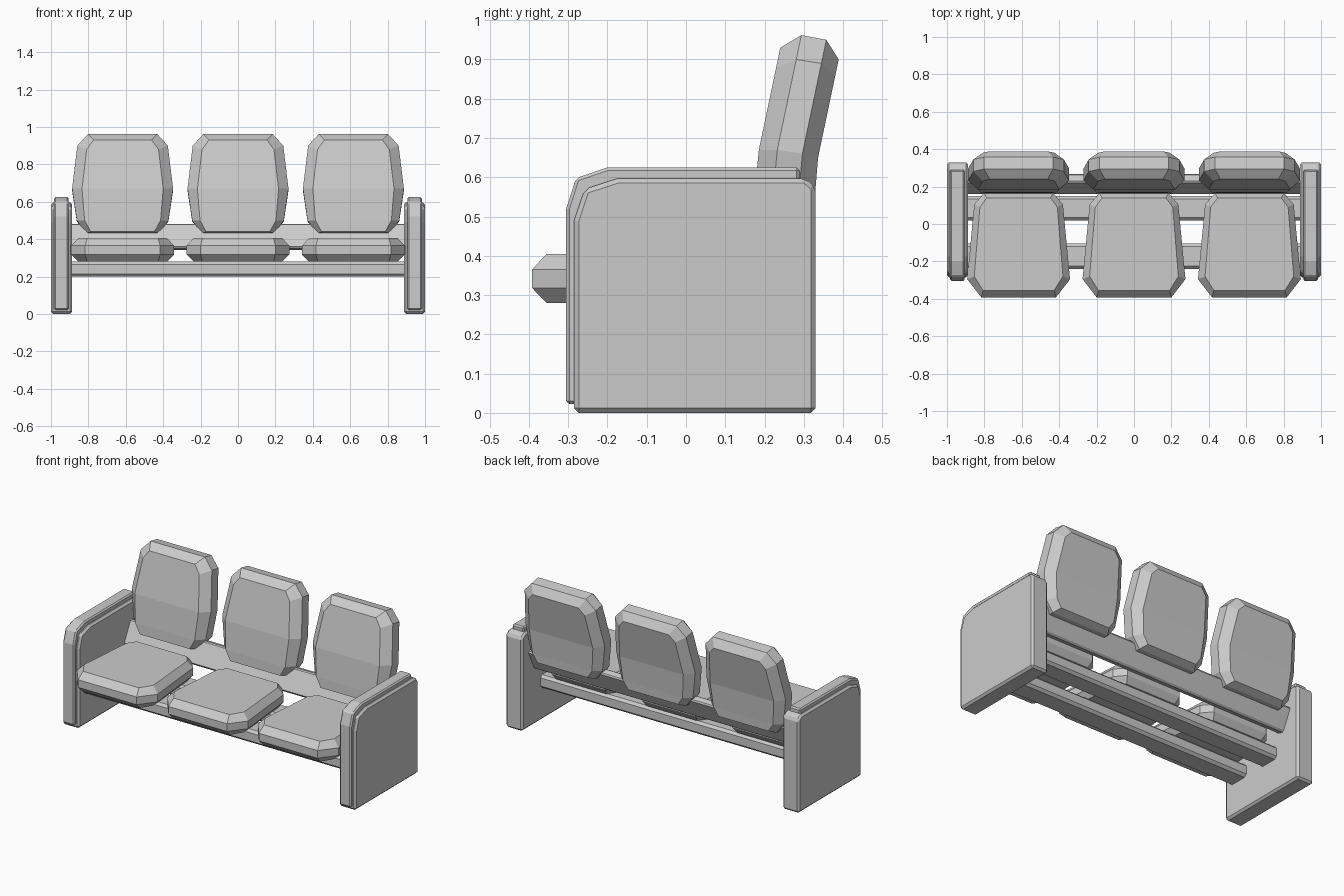
import bpy, bmesh

if "Cube" in bpy.data.objects:
    bpy.data.objects.remove(bpy.data.objects["Cube"])


def finish(name, bm, bevel=0):
    bmesh.ops.recalc_face_normals(bm, faces=bm.faces)
    mesh = bpy.data.meshes.new(name)
    bm.to_mesh(mesh)
    bm.free()
    ob = bpy.data.objects.new(name, mesh)
    bpy.context.collection.objects.link(ob)
    if bevel:
        mod = ob.modifiers.new("edge_bevel", 'BEVEL')
        mod.width = bevel
        mod.segments = 1
        mod.limit_method = 'ANGLE'
    return ob


def slab(name, profile, x0, x1, bevel=0):
    """Extrude a (y, z) profile along x."""
    bm = bmesh.new()
    a = [bm.verts.new((x0, y, z)) for y, z in profile]
    b = [bm.verts.new((x1, y, z)) for y, z in profile]
    bm.faces.new(a)
    bm.faces.new(b)
    n = len(profile)
    for i in range(n):
        j = (i + 1) % n
        bm.faces.new((a[i], a[j], b[j], b[i]))
    return finish(name, bm, bevel)


def cushion(name, layers, place):
    """Loft symmetric outlines; each layer is (depth, [(along, half_width)...])."""
    bm = bmesh.new()
    rings = []
    for d, rows in layers:
        right = [bm.verts.new(place(w, t, d)) for t, w in rows]
        left = [bm.verts.new(place(-w, t, d)) for t, w in rows]
        rings.append(right + left[::-1])
    n = len(rings[0])
    for a, b in zip(rings, rings[1:]):
        for i in range(n):
            j = (i + 1) % n
            bm.faces.new((a[i], a[j], b[j], b[i]))
    for r in (rings[0], rings[-1]):
        for i in range(n // 2 - 1):
            bm.faces.new((r[i], r[i + 1], r[n - 2 - i], r[n - 1 - i]))
    return finish(name, bm)


# Side panels with a narrower armrest trim running over the front and top
panel = [(-.285, 0), (.33, 0), (.33, .575), (.305, .597), (-.175, .597),
         (-.258, .57), (-.285, .49)]
trim = [(-.305, .022), (-.25, .022), (-.25, .5), (-.2, .55), (.29, .55),
        (.29, .625), (-.2, .625), (-.28, .598), (-.305, .52)]
for side, s in (("left", -1), ("right", 1)):
    slab(side + "_side_panel", panel, s * .887, s * 1.0, .012)
    slab(side + "_armrest_trim", trim, s * .905, s * .983, .008)

# Two chamfered beams under the seats
for label, y0, y1 in (("front", -.24, -.105), ("rear", .02, .15)):
    c = .015
    slab(label + "_seat_beam",
         [(y0 + c, .2), (y1 - c, .2), (y1, .2 + c), (y1, .28 - c),
          (y1 - c, .28), (y0 + c, .28), (y0, .28 - c), (y0, .2 + c)], -.89, .89)

# Tilted plank carrying the backrests
slab("backrest_plank", [(.16, .362), (.168, .35), (.2, .342), (.212, .35),
                        (.266, .462), (.262, .472), (.23, .482), (.22, .478)], -.89, .89)

# Seat and backrest outlines
seat_mid = [(-.392, .2), (-.295, .275), (.105, .237), (.165, .185)]
seat_in = [(-.355, .19), (-.28, .237), (.09, .207), (.14, .17)]
seat_layers = [(.28, seat_in), (.318, seat_mid), (.365, seat_mid), (.405, seat_in)]

back_mid = [(.43, .195), (.5, .245), (.67, .27), (.9, .242), (.962, .185)]
back_rear = [(.43, .195), (.495, .245), (.66, .27), (.89, .242), (.95, .185)]
front_in = [(.44, .17), (.5, .203), (.67, .217), (.88, .192), (.93, .155)]
rear_in = [(.45, .17), (.5, .203), (.65, .217), (.86, .192), (.9, .155)]
back_layers = [(0, front_in), (.047, back_mid), (.113, back_rear), (.155, rear_in)]


def lean(z):
    return .175 + (.21 if z > .62 else .05) * (z - .62)


# Three seats and three backrests
for label, cx in (("left", -.617), ("middle", 0), ("right", .617)):
    cushion(label + "_seat", seat_layers, lambda w, t, d: (cx + w, t, d))
    cushion(label + "_backrest", back_layers, lambda w, t, d: (cx + w, lean(t) + d, t))
